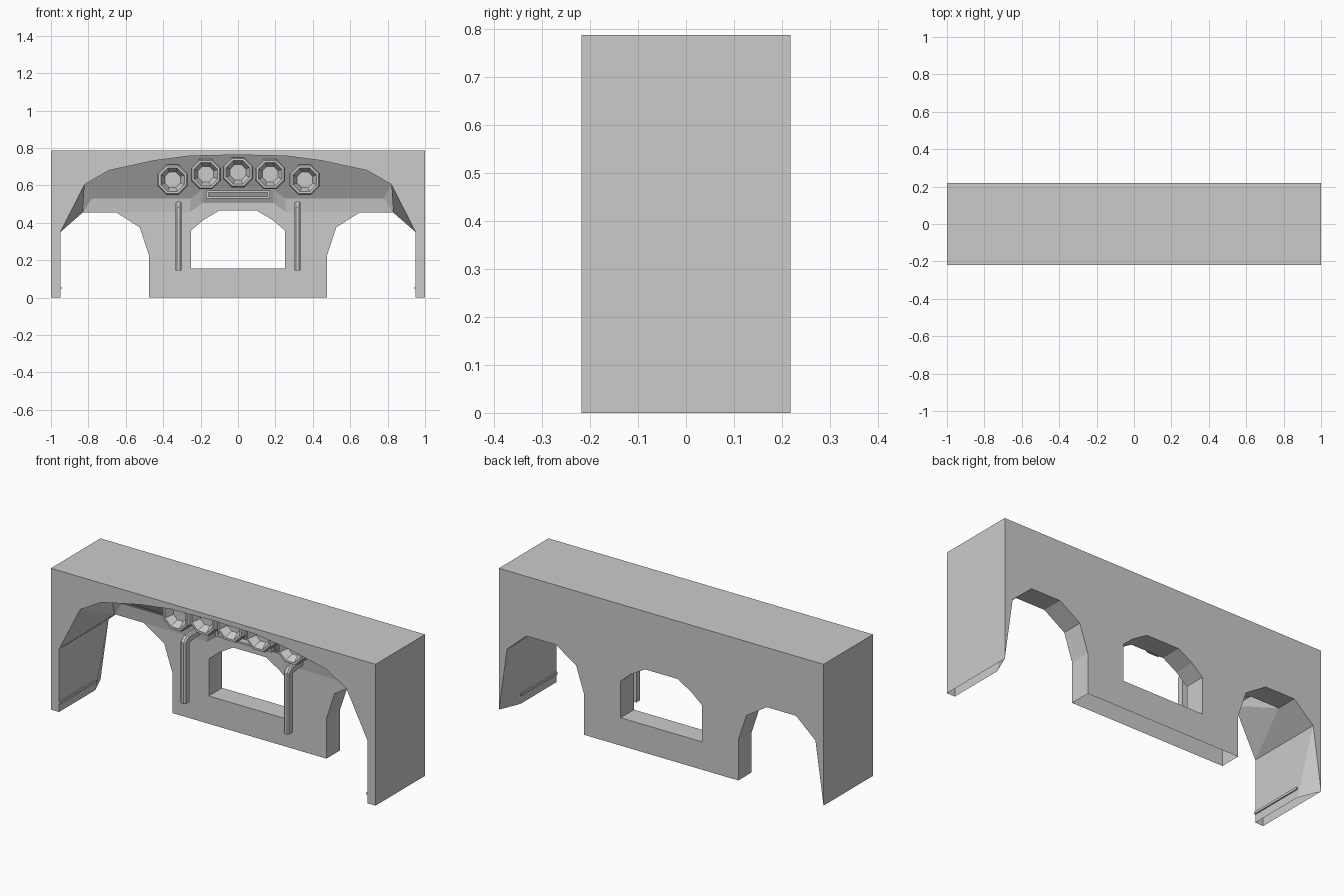
import bpy, bmesh, math

if "Cube" in bpy.data.objects:
    bpy.data.objects.remove(bpy.data.objects["Cube"])

F, W, B, H = -0.218, 0.10, 0.218, 0.787   # front, wall front, back, height


def finish(name, bm):
    bmesh.ops.remove_doubles(bm, verts=bm.verts, dist=1e-5)
    bmesh.ops.recalc_face_normals(bm, faces=bm.faces)
    me = bpy.data.meshes.new(name)
    bm.to_mesh(me)
    bm.free()
    ob = bpy.data.objects.new(name, me)
    bpy.context.collection.objects.link(ob)
    return ob


def face(bm, pts, s=1):
    return bm.faces.new([bm.verts.new((s * x, y, z)) for x, y, z in pts])


def at(y, pts):
    return [(x, y, z) for x, z in pts]


def slope(z):
    """Depth of the leaning dashboard surface at height z."""
    return .09 - .58 * (z - .53)


def box(name, x0, x1, y0, y1, z0, z1):
    bm = bmesh.new()
    bmesh.ops.create_cube(bm, size=1)
    for v in bm.verts:
        v.co = ((x0 + x1) / 2 + v.co.x * (x1 - x0),
                (y0 + y1) / 2 + v.co.y * (y1 - y0),
                (z0 + z1) / 2 + v.co.z * (z1 - z0))
    return finish(name, bm)


# Main profiles (right half, x z)
arch = [(.95, 0), (.95, .35), (.82, .605), (.69, .68), (.45, .732), (.26, .757), (0, .763)]
window = [(0, .155), (.25, .155), (.25, .36), (.185, .415), (.1, .465), (0, .465)]
side = [(.95, .35), (.83, .455), (.65, .455), (.525, .375), (.475, .225), (.475, 0)]

# Shell: block with deep front arch, rear wall, window and side arches, open underneath
bm = bmesh.new()
for s in (1, -1):
    def add(pts):
        face(bm, pts, s)
    a = at(F, arch)
    inner = [(x, slope(z), z) for x, z in arch]
    sd = at(W, side)
    low = sd[1:3] + at(W, [(.26, .455), (.19, .505), (0, .505)])
    up = [(x, slope(z), z) for x, z in ((.78, .53), (.25, .53), (.19, .58), (0, .58))]
    add(a + at(F, [(0, H), (1, H), (1, 0)]))
    add([(0, F, H), (1, F, H), (1, B, H), (0, B, H)])
    add([(1, F, 0), (1, B, 0), (1, B, H), (1, F, H)])
    # inner side panel and rear taper
    add([a[0], a[1], (.95, W, .35), (.95, W, 0)])
    add([(.95, W, 0), (.95, W, .35), (.95, B, .35)])
    add([(.95, W, 0), (.95, B, .35), (1, B, 0)])
    # shoulder facets
    add([a[1], sd[0], sd[1]])
    add([a[1], sd[1], a[2]])
    add([a[2], sd[1], inner[2]])
    add([inner[2], sd[1], up[0]])
    # arch soffit and leaning dashboard
    for i in range(2, 6):
        add([a[i], a[i + 1], inner[i + 1], inner[i]])
    add(inner[2:] + up[::-1])
    # lower band
    add(low[:3] + [up[1], up[0]])
    add([low[2], low[3], up[2], up[1]])
    add([low[3], low[4], up[3], up[2]])
    # rear wall, front and back
    add(at(W, [(0, 0)] + window) + low[:1:-1] + sd[2:])
    add(at(B, [(0, 0)] + window + [(0, H), (1, H), (1, 0)] + side))
    for prof in (window, side):
        for (x0, z0), (x1, z1) in zip(prof, prof[1:]):
            add([(x0, W, z0), (x1, W, z1), (x1, B, z1), (x0, B, z0)])
finish("shell", bm)

# Thin instrument panel behind the gauges
bm = bmesh.new()
lo = [(x, .555) for x in (.71, .675, .44, .25)] + [(.2, .595), (0, .595)]
hi = [(.71, .557), (.675, .588), (.44, .65), (.25, .69), (.2, .698), (0, .71)]
for s in (1, -1):
    for i in range(5):
        q = [lo[i], lo[i + 1], hi[i + 1], hi[i]]
        face(bm, [(x, slope(z) - .006, z) for x, z in q], s)
finish("instrument_panel", bm)

# Five octagonal gauges standing out from the dashboard
for gx, gz in ((-.35, .63), (-.172, .66), (0, .67), (.172, .66), (.357, .63)):
    bm = bmesh.new()
    yf = slope(gz) - .085
    rings = []
    for r, y in ((.087, None), (.087, yf + .012), (.08, yf), (.068, yf), (.045, yf + .045)):
        ring = []
        for i in range(8):
            t = math.pi / 8 + i * math.pi / 4
            z = gz + r * math.sin(t)
            ring.append(bm.verts.new((gx + r * math.cos(t), slope(z) if y is None else y, z)))
        rings.append(ring)
    for p, q in zip(rings, rings[1:]):
        for i in range(8):
            j = (i + 1) % 8
            bm.faces.new((p[i], p[j], q[j], q[i]))
    bm.faces.new(rings[-1])
    finish("gauge", bm)

# Centre vent frame
box("vent_top", -.17, .17, .045, .08, .563, .573)
box("vent_bottom", -.17, .17, .045, .09, .53, .54)
for s in (-1, 1):
    box("vent_side", s * .165 - .006, s * .165 + .006, .045, .085, .53, .573)

# Hanging handles: slim chamfered posts bent back to the wall at the top
handle = [(-.035, .145), (-.035, .485), (-.01, .515), (.10, .515), (.10, .485), (.005, .475), (.005, .145)]
for s in (-1, 1):
    bm = bmesh.new()
    cols = []
    for dx, shrink in ((-.016, .008), (-.008, 0), (.008, 0), (.016, .008)):
        cols.append([bm.verts.new((s * .318 + dx, y + (shrink if i < 3 else 0), z - (shrink if i in (2, 3) else 0)))
                     for i, (y, z) in enumerate(handle)])
    for p, q in zip(cols, cols[1:]):
        for i in range(7):
            j = (i + 1) % 7
            bm.faces.new((p[i], p[j], q[j], q[i]))
    bm.faces.new(cols[0])
    bm.faces.new(cols[-1])
    finish("handle", bm)
    # Small ridge along the inner side panel
    box("side_ridge", s * .948 - .005, s * .948 + .005, F, W, .045, .058)
